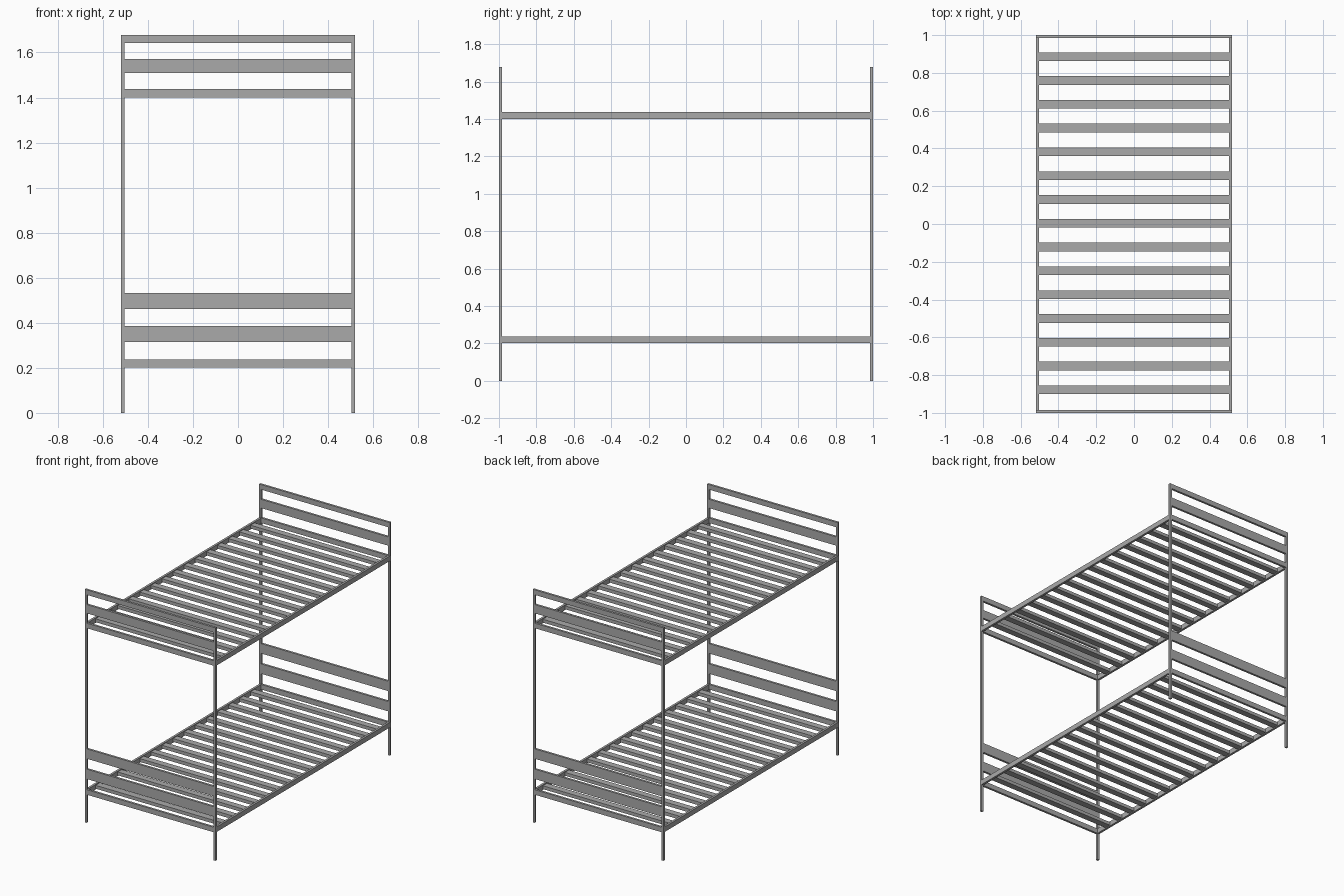
import bpy

cube = bpy.data.objects.get("Cube")
if cube:
    bpy.data.objects.remove(cube, do_unlink=True)

# Painted metal
grey = bpy.data.materials.new("grey_metal")
grey.use_nodes = True
colour = (0.4, 0.4, 0.4, 1)
grey.diffuse_color = colour
grey.node_tree.nodes["Principled BSDF"].inputs["Base Color"].default_value = colour

HALF_X, HALF_Y, HEIGHT, TUBE = 0.52, 1.0, 1.677, 0.016


def bar(name, x, y, z):
    """Box spanning the given (low, high) ranges."""
    spans = (x, y, z)
    bpy.ops.mesh.primitive_cube_add(size=1, location=[(a + b) / 2 for a, b in spans])
    ob = bpy.context.object
    ob.name = name
    ob.scale = [b - a for a, b in spans]
    bpy.ops.object.transform_apply(location=False, rotation=False, scale=True)
    ob.data.materials.append(grey)


def edge(side, half):
    """Range of a tube lying against the outer limit on one side."""
    return tuple(sorted((side * half, side * (half - TUBE))))


inner_x = (TUBE - HALF_X, HALF_X - TUBE)
inner_y = (TUBE - HALF_Y, HALF_Y - TUBE)
sides_x = (("left", 1), ("right", -1))
sides_y = (("front", -1), ("back", 1))

# Corner posts
for x_name, sx in sides_x:
    for y_name, sy in sides_y:
        bar(f"{y_name}_{x_name}_post", edge(sx, HALF_X), edge(sy, HALF_Y), (0, HEIGHT))

# End boards and end rails
boards = {
    "lower_end_rail": (0.202, 0.238),
    "lower_middle_board": (0.315, 0.386),
    "lower_top_board": (0.461, 0.532),
    "upper_end_rail": (1.401, 1.437),
    "upper_middle_board": (1.508, 1.571),
    "upper_top_rail": (1.641, HEIGHT),
}
for y_name, sy in sides_y:
    for name, z in boards.items():
        bar(f"{y_name}_{name}", inner_x, edge(sy, HALF_Y), z)

# Side rails and slats of both bunks
for bunk, z in (("lower", 0.202), ("upper", 1.401)):
    for x_name, sx in sides_x:
        bar(f"{bunk}_{x_name}_side_rail", edge(sx, HALF_X), inner_y, (z, z + 0.036))
    for i in range(15):
        y = 0.004 + (i - 7) * 0.126
        bar(f"{bunk}_slat_{i + 1}", inner_x, (y - 0.023, y + 0.023), (z + 0.006, z + 0.03))
